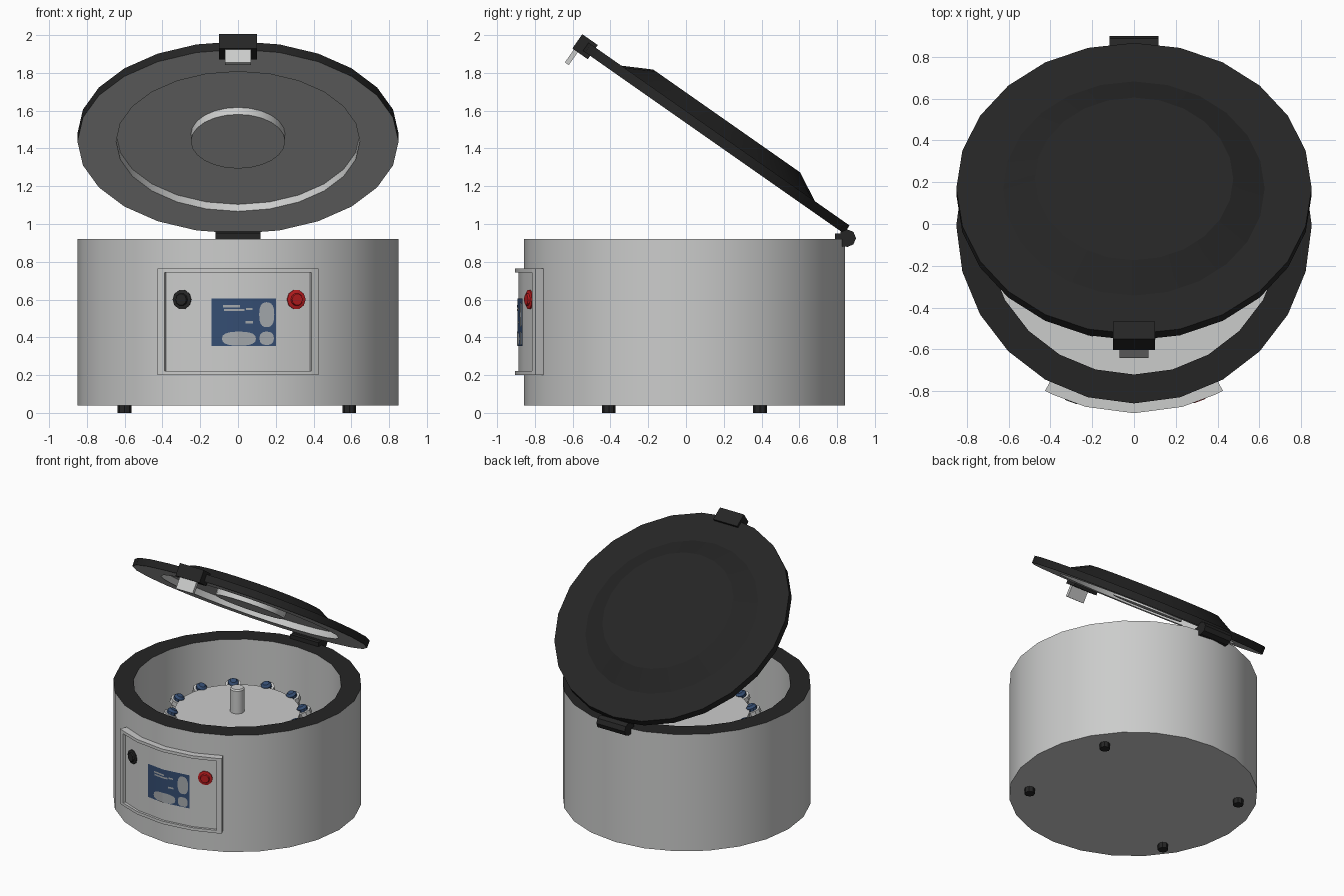
import bpy, bmesh, math
from mathutils import Matrix, Vector

if "Cube" in bpy.data.objects:
    bpy.data.objects.remove(bpy.data.objects["Cube"])

def mat(name, c):
    m = bpy.data.materials.new(name)
    m.diffuse_color = (*c, 1)
    m.use_nodes = True
    m.node_tree.nodes["Principled BSDF"].inputs["Base Color"].default_value = m.diffuse_color
    return m

LIGHT = mat("light_grey", (0.60, 0.605, 0.60))
DARK = mat("near_black", (0.018, 0.018, 0.018))
BLUE = mat("screen_blue", (0.035, 0.075, 0.17))
RED = mat("button_red", (0.50, 0.012, 0.014))
MID = mat("mid_grey", (0.38, 0.40, 0.42))
CY = -0.008  # body axis offset

def finish(bm, name, mats, matrix=None, fix=True, angle=25):
    bmesh.ops.remove_doubles(bm, verts=bm.verts, dist=1e-5)
    if fix:
        bmesh.ops.recalc_face_normals(bm, faces=bm.faces)
    me = bpy.data.meshes.new(name)
    bm.to_mesh(me)
    bm.free()
    for m in mats:
        me.materials.append(m)
    ob = bpy.data.objects.new(name, me)
    bpy.context.collection.objects.link(ob)
    if matrix:
        ob.matrix_world = matrix
    bpy.ops.object.select_all(action='DESELECT')
    ob.select_set(True)
    bpy.context.view_layer.objects.active = ob
    bpy.ops.object.shade_smooth_by_angle(angle=math.radians(angle))
    return ob

def lathe(name, profile, mats, seg_mats=None, n=24, matrix=None):
    """Spin (radius, z) profile round z; seg_mats gives a material index per segment."""
    bm = bmesh.new()
    rings = []
    for r, z in profile:
        if r == 0:
            rings.append([bm.verts.new((0, 0, z))] * n)
        else:
            rings.append([bm.verts.new((r * math.cos(2 * math.pi * i / n),
                                        r * math.sin(2 * math.pi * i / n), z)) for i in range(n)])
    for k in range(len(rings) - 1):
        a, b = rings[k], rings[k + 1]
        for i in range(n):
            j = (i + 1) % n
            vs = list(dict.fromkeys([a[i], a[j], b[j], b[i]]))
            f = bm.faces.new(vs)
            f.material_index = seg_mats[k] if seg_mats else 0
    return finish(bm, name, mats, matrix)

def box(name, lo, hi, m, matrix=None):
    bm = bmesh.new()
    bmesh.ops.create_cube(bm, size=1)
    for v in bm.verts:
        v.co = Vector([lo[i] + (v.co[i] + 0.5) * (hi[i] - lo[i]) for i in range(3)])
    return finish(bm, name, [m], matrix)

def arc_block(name, a0, a1, z0, z1, r0, r1, m):
    """Curved block on the front of the body, bent at the body's own 15 degree corners."""
    angs = [a0] + [a for a in (-15, 0, 15) if a0 < a < a1] + [a1]
    bm = bmesh.new()
    rows = []
    for a in angs:
        s, c = math.sin(math.radians(a)), math.cos(math.radians(a))
        rows.append([bm.verts.new((r * s, CY - r * c, z))
                     for r, z in ((r0, z0), (r1, z0), (r1, z1), (r0, z1))])
    for p, q in zip(rows, rows[1:]):
        for i in range(4):
            bm.faces.new((p[i], p[(i + 1) % 4], q[(i + 1) % 4], q[i]))
    bm.faces.new(rows[0])
    bm.faces.new(rows[-1])
    return finish(bm, name, [m])

def panel_y(x, lift):
    return CY - (0.88 + lift - abs(x) * math.tan(math.radians(7.5)))

def decal(name, cx, cz, rx, rz, m, lift, round_shape=True):
    """Thin rounded or square patch that follows the faceted panel face."""
    xs = [-math.cos(math.pi * i / 10) for i in range(11)] if round_shape else [-1, 1]
    xs = [cx + rx * t for t in xs]
    if xs[0] < 0 < xs[-1]:
        xs = sorted(set(xs + [0.0]))
    bm = bmesh.new()
    cols = []
    for x in xs:
        t = min(1, abs((x - cx) / rx))
        h = rz * (1 - t ** 2.6) ** (1 / 2.6) if round_shape else rz
        cols.append([bm.verts.new((x, panel_y(x, lift), cz + s * h)) for s in (-1, 1)])
    for p, q in zip(cols, cols[1:]):
        bm.faces.new((p[0], q[0], q[1], p[1]))
    return finish(bm, name, [m], fix=False)

# --- Drum body: light shell, dark top rim, open chamber
lathe("body", [(0, .04), (.85, .04), (.85, .92), (.712, .92), (.712, .25), (0, .25)],
      [LIGHT, DARK], [0, 0, 1, 0, 0], matrix=Matrix.Translation((0, CY, 0)))

# --- Feet
for sx in (-1, 1):
    for sy in (-1, 1):
        lathe("foot", [(0, 0), (.036, 0), (.036, .042), (0, .042)], [DARK], n=8,
              matrix=Matrix.Translation((sx * .595 - .006, sy * .4 - .008, 0)))

# --- Rotor: hub, plate, spindle, ring of twelve capped tubes
base = Matrix.Translation((0, CY, 0))
lathe("rotor_hub", [(0, .25), (.12, .25), (.2, .6), (.4, .66), (.43, .68), (.43, .71), (0, .71)],
      [LIGHT], n=36, matrix=base)
lathe("spindle", [(0, .70), (.05, .70), (.05, .88), (.042, .89), (0, .89)], [LIGHT], n=16, matrix=base)
for i in range(12):
    a = math.radians(8.5 + 30 * i)
    M = base @ Matrix.Rotation(a, 4, 'Z') @ Matrix.Translation((.45, 0, .70)) @ \
        Matrix.Rotation(math.radians(-20), 4, 'Y')
    lathe("sample_tube", [(0, -.30), (.02, -.29), (.034, -.2), (.034, -.03), (.055, -.03),
                          (.055, .005), (0, .005)], [LIGHT], n=10, matrix=M)
    lathe("tube_cap", [(0, 0), (.037, 0), (.037, .025), (.022, .04), (0, .04)], [BLUE], n=10, matrix=M)

# --- Lid, tilted open about the rear hinge
L = Matrix.Translation((0, .14, 1.437)) @ Matrix.Rotation(math.radians(-35), 4, 'X')
lathe("lid", [(0, 0), (.25, 0), (.25, .045), (.645, .045), (.645, 0), (.85, 0),
              (.85, .052), (.625, .052), (.475, .132), (0, .132)],
      [LIGHT, DARK], [0] * 5 + [1] * 4, matrix=L)
box("lid_latch", (-.1, -.89, -.022), (.1, -.79, .07), DARK, L)
box("latch_tab", (-.07, -.88, -.105), (.07, -.855, -.02), LIGHT, L)

# --- Hinge: barrel along x with a leaf on each side
lathe("hinge_barrel", [(0, -.118), (.047, -.118), (.047, .118), (0, .118)], [DARK], n=8,
      matrix=Matrix.Translation((0, .853, .925)) @ Matrix.Rotation(math.pi / 2, 4, 'Y'))
box("hinge_leaf", (-.118, .79, .88), (.118, .85, .95), DARK)

# --- Control panel: curved face with raised frame
arc_block("control_panel", -28, 28, .205, .76, .80, .88, LIGHT)
for s in (-1, 1):
    lo, hi = sorted((s * 28.3, s * 25.8))
    arc_block("panel_frame_side", lo, hi, .2, .765, .80, .897, LIGHT)
arc_block("panel_frame_bottom", -25.8, 25.8, .2, .222, .80, .897, LIGHT)
arc_block("panel_frame_top", -25.8, 25.8, .743, .765, .80, .897, LIGHT)

# --- Screen with plain key and readout patches
decal("screen", .03, .48, .17, .125, BLUE, .004, False)
for cx, cz, rx, rz in ((.152, .52, .04, .066), (.005, .393, .09, .037), (.152, .395, .038, .035)):
    decal("screen_key", cx, cz, rx, rz, MID, .007)
for cx, cz, rx in ((-.035, .565, .045), (-.02, .545, .055), (.06, .55, .018), (.06, .48, .02)):
    decal("readout_bar", cx, cz, rx, .006, MID, .007, False)

# --- Knob and stop button, facing outward from the panel
for name, x, m in (("black_knob", -.295, DARK), ("red_button", .307, RED)):
    ang = math.asin(x / .875)
    M = Matrix.Translation((0, CY, .6)) @ Matrix.Rotation(ang, 4, 'Z') @ \
        Matrix.Translation((0, -.868, 0)) @ Matrix.Rotation(math.pi / 2, 4, 'X')
    lathe(name, [(0, -.01), (.052, -.01), (.052, .014), (.034, .018), (.03, .028), (0, .028)],
          [m], n=10, matrix=M)
